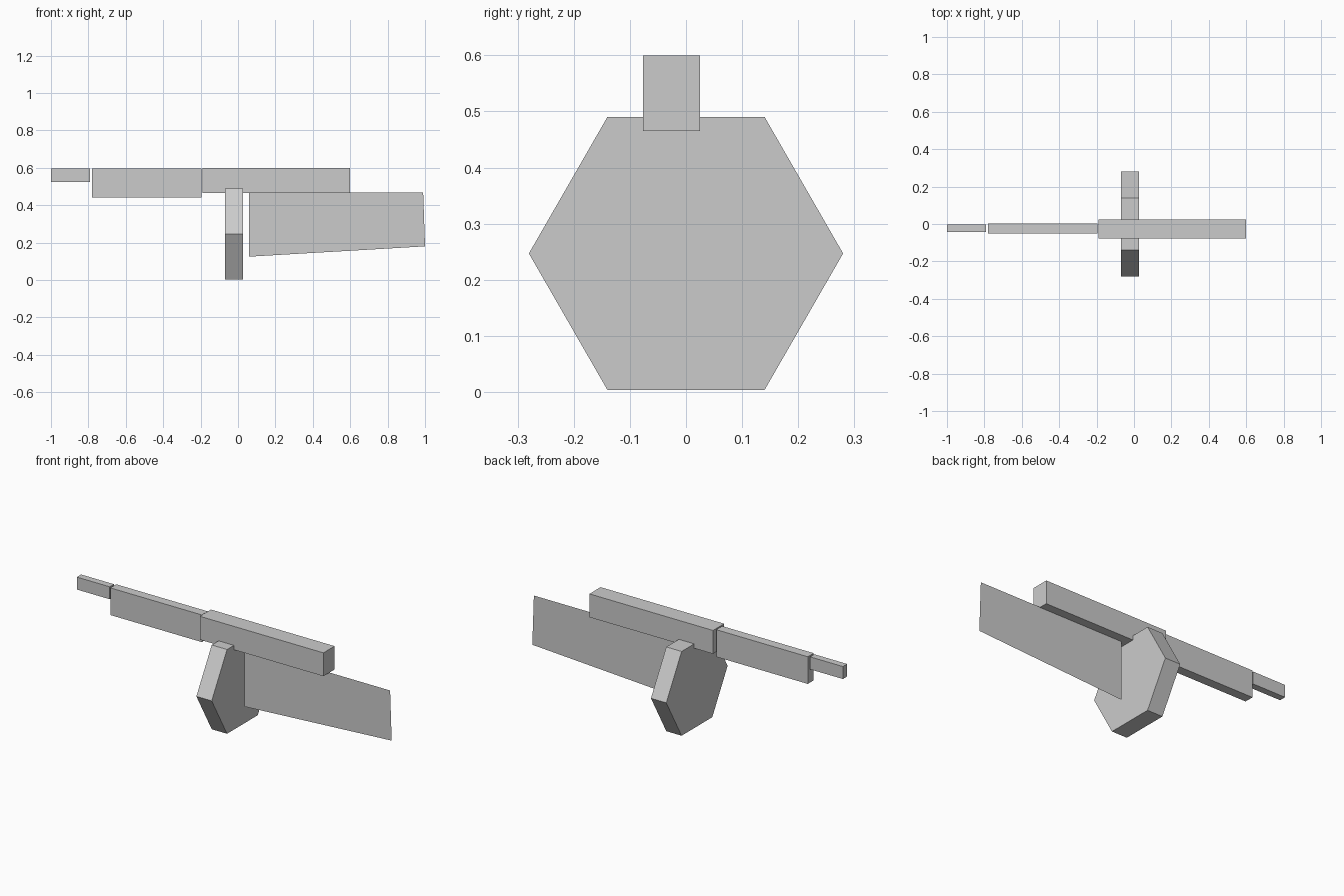
import bpy
import bmesh
import math

cube = bpy.data.objects.get("Cube")
if cube:
    bpy.data.objects.remove(cube, do_unlink=True)

grey = bpy.data.materials.new("plain_grey")
grey.use_nodes = True
colour = (0.6, 0.6, 0.6, 1)
grey.diffuse_color = colour
grey.node_tree.nodes["Principled BSDF"].inputs["Base Color"].default_value = colour


def add_object(name, bm):
    mesh = bpy.data.meshes.new(name)
    bm.to_mesh(mesh)
    bm.free()
    mesh.materials.append(grey)
    obj = bpy.data.objects.new(name, mesh)
    bpy.context.collection.objects.link(obj)
    return obj


def box(name, x, y, z):
    """Box given by its (low, high) range on each axis."""
    bm = bmesh.new()
    bmesh.ops.create_cube(bm, size=1)
    for v in bm.verts:
        v.co = [(lo + hi) / 2 + c * (hi - lo) for c, (lo, hi) in zip(v.co, (x, y, z))]
    return add_object(name, bm)


# Main body and the two narrowing front sections
box("receiver", (-0.19, 0.6), (-0.077, 0.025), (0.465, 0.6))
box("barrel", (-0.78, -0.195), (-0.052, 0.002), (0.44, 0.597))
box("barrel_tip", (-1, -0.79), (-0.043, -0.004), (0.525, 0.597))

# Six-sided drum lying across the body, extruded along x
bm = bmesh.new()
ring = [math.radians(60 * i) for i in range(6)]
face = bm.faces.new([bm.verts.new((-0.07, 0.28 * math.cos(a), 0.247 + 0.281 * math.sin(a)))
                     for a in ring])
extruded = bmesh.ops.extrude_face_region(bm, geom=[face])["geom"]
bmesh.ops.translate(bm, vec=(0.098, 0, 0),
                    verts=[g for g in extruded if isinstance(g, bmesh.types.BMVert)])
bmesh.ops.recalc_face_normals(bm, faces=bm.faces)
add_object("drum", bm)

# Flat sheet stock hanging below the rear
bm = bmesh.new()
outline = [(0.06, 0.125), (1, 0.18), (0.99, 0.467), (0.06, 0.467)]
bm.faces.new([bm.verts.new((x, -0.025, z)) for x, z in outline])
add_object("stock", bm)
